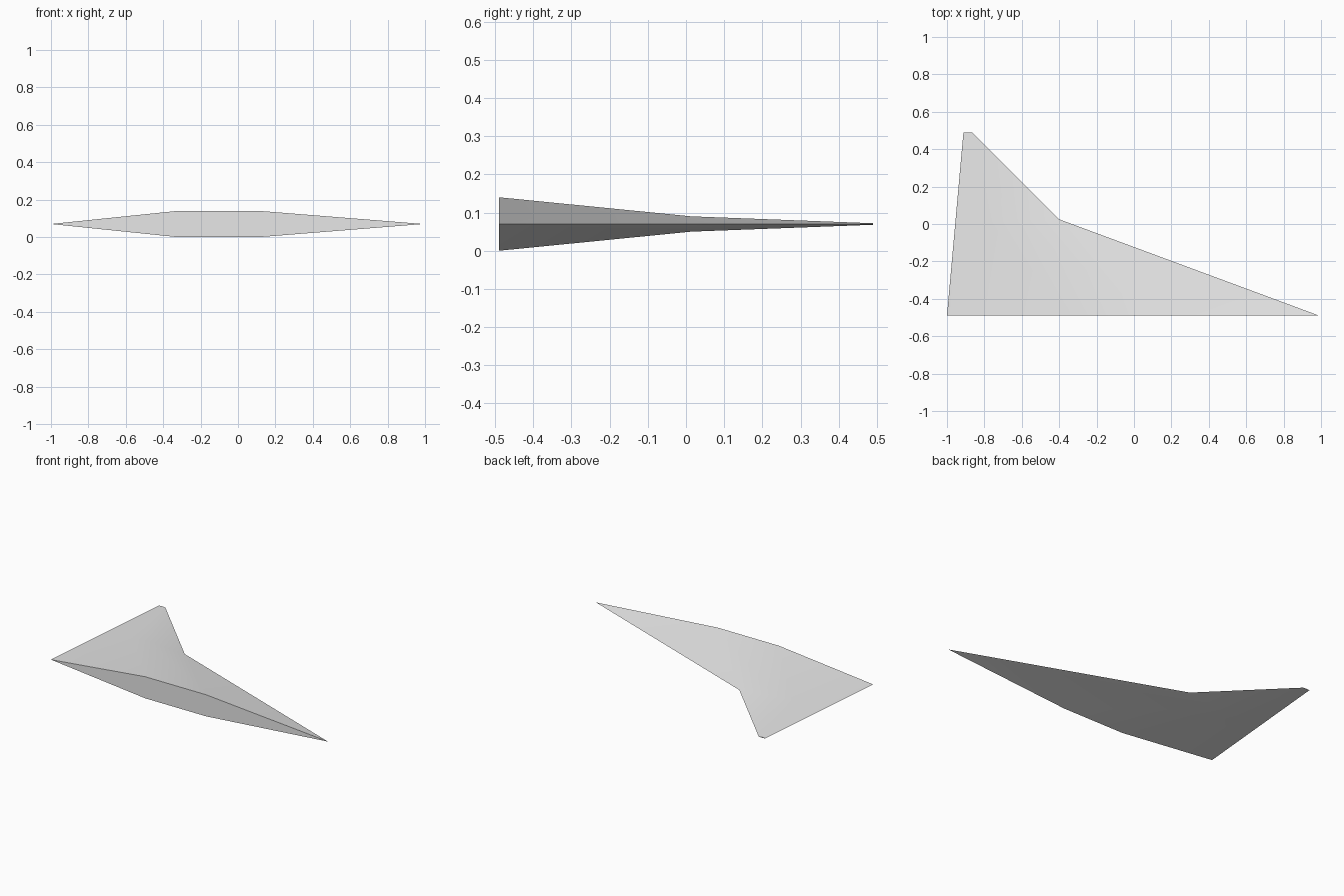
import bpy
import bmesh

cube = bpy.data.objects.get("Cube")
if cube:
    bpy.data.objects.remove(cube, do_unlink=True)

# Wing colour
grey = bpy.data.materials.new("light grey")
grey.use_nodes = True
colour = (0.8, 0.8, 0.8, 1)
grey.diffuse_color = colour
grey.node_tree.nodes["Principled BSDF"].inputs["Base Color"].default_value = colour

MID_Z = 0.07
RIDGES = (0.34, 0.56)  # where the flat top starts and ends, along the chord


def section(bm, lead, trail, half):
    """Six-sided wing section between two (x, y) edge points."""
    def point(t, z):
        x, y = (a + (b - a) * t for a, b in zip(lead, trail))
        return bm.verts.new((x, y, MID_Z + z))
    a, b = RIDGES
    return [point(0, 0), point(a, half), point(b, half),
            point(1, 0), point(b, -half), point(a, -half)]


# Loft the wing from root to kink to tip
bm = bmesh.new()
rings = [section(bm, (-1, -0.49), (0.99, -0.49), 0.07),
         section(bm, (-0.956, 0.0), (-0.4, 0.025), 0.02),
         section(bm, (-0.912, 0.49), (-0.865, 0.49), 0.002)]
for inner, outer in zip(rings, rings[1:]):
    for i in range(6):
        j = (i + 1) % 6
        bm.faces.new((inner[i], inner[j], outer[j], outer[i]))

# Flat root and tip caps
bm.faces.new(rings[0])
bm.faces.new(rings[-1])
bmesh.ops.recalc_face_normals(bm, faces=bm.faces)

mesh = bpy.data.meshes.new("wing")
bm.to_mesh(mesh)
bm.free()
mesh.materials.append(grey)
wing = bpy.data.objects.new("wing", mesh)
bpy.context.collection.objects.link(wing)

# Smooth skin with crisp edges
bpy.ops.object.select_all(action="DESELECT")
wing.select_set(True)
bpy.context.view_layer.objects.active = wing
bpy.ops.object.shade_smooth_by_angle(angle=0.52)
